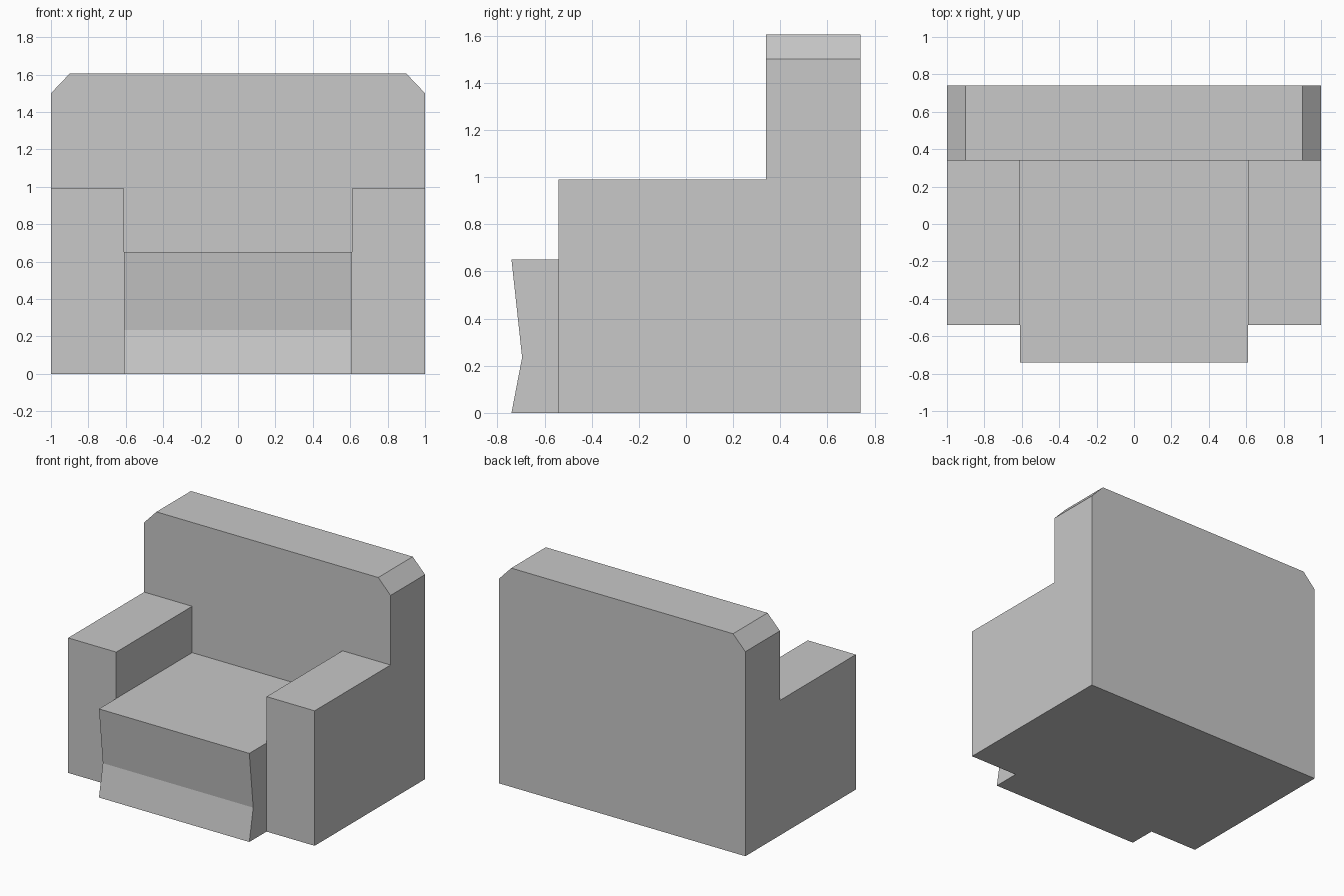
import bpy
import bmesh
from mathutils import Vector

cube = bpy.data.objects.get("Cube")
if cube:
    bpy.data.objects.remove(cube, do_unlink=True)

grey = bpy.data.materials.new("light_grey_upholstery")
grey.use_nodes = True
colour = (0.58, 0.58, 0.58, 1)
grey.diffuse_color = colour
grey.node_tree.nodes["Principled BSDF"].inputs["Base Color"].default_value = colour


def prism(name, outline, sweep):
    """Extrude a closed 3D outline along the sweep vector."""
    bm = bmesh.new()
    face = bm.faces.new([bm.verts.new(p) for p in outline])
    swept = bmesh.ops.extrude_face_region(bm, geom=[face], use_keep_orig=True)["geom"]
    bmesh.ops.translate(bm, vec=Vector(sweep),
                        verts=[g for g in swept if isinstance(g, bmesh.types.BMVert)])
    bmesh.ops.recalc_face_normals(bm, faces=bm.faces)
    mesh = bpy.data.meshes.new(name)
    bm.to_mesh(mesh)
    bm.free()
    mesh.materials.append(grey)
    obj = bpy.data.objects.new(name, mesh)
    bpy.context.collection.objects.link(obj)
    return obj


half_width, inner = 1.0, 0.61
back_front, back_rear = 0.34, 0.74
arm_front, arm_top = -0.54, 0.99

# Backrest with clipped upper corners
right_half = [(half_width, 0), (half_width, 1.5), (0.9, 1.605)]
outline = right_half + [(-x, z) for x, z in reversed(right_half)]
prism("backrest", [(x, back_front, z) for x, z in outline],
      (0, back_rear - back_front, 0))

# Seat block with a creased front
side = [(back_front, 0), (-0.74, 0), (-0.695, 0.235), (-0.74, 0.65), (back_front, 0.65)]
prism("seat", [(-inner, y, z) for y, z in side], (2 * inner, 0, 0))

# Armrests
for name, sign in (("left_armrest", 1), ("right_armrest", -1)):
    side = [(arm_front, 0), (back_front, 0), (back_front, arm_top), (arm_front, arm_top)]
    prism(name, [(sign * inner, y, z) for y, z in side],
          (sign * (half_width - inner), 0, 0))
